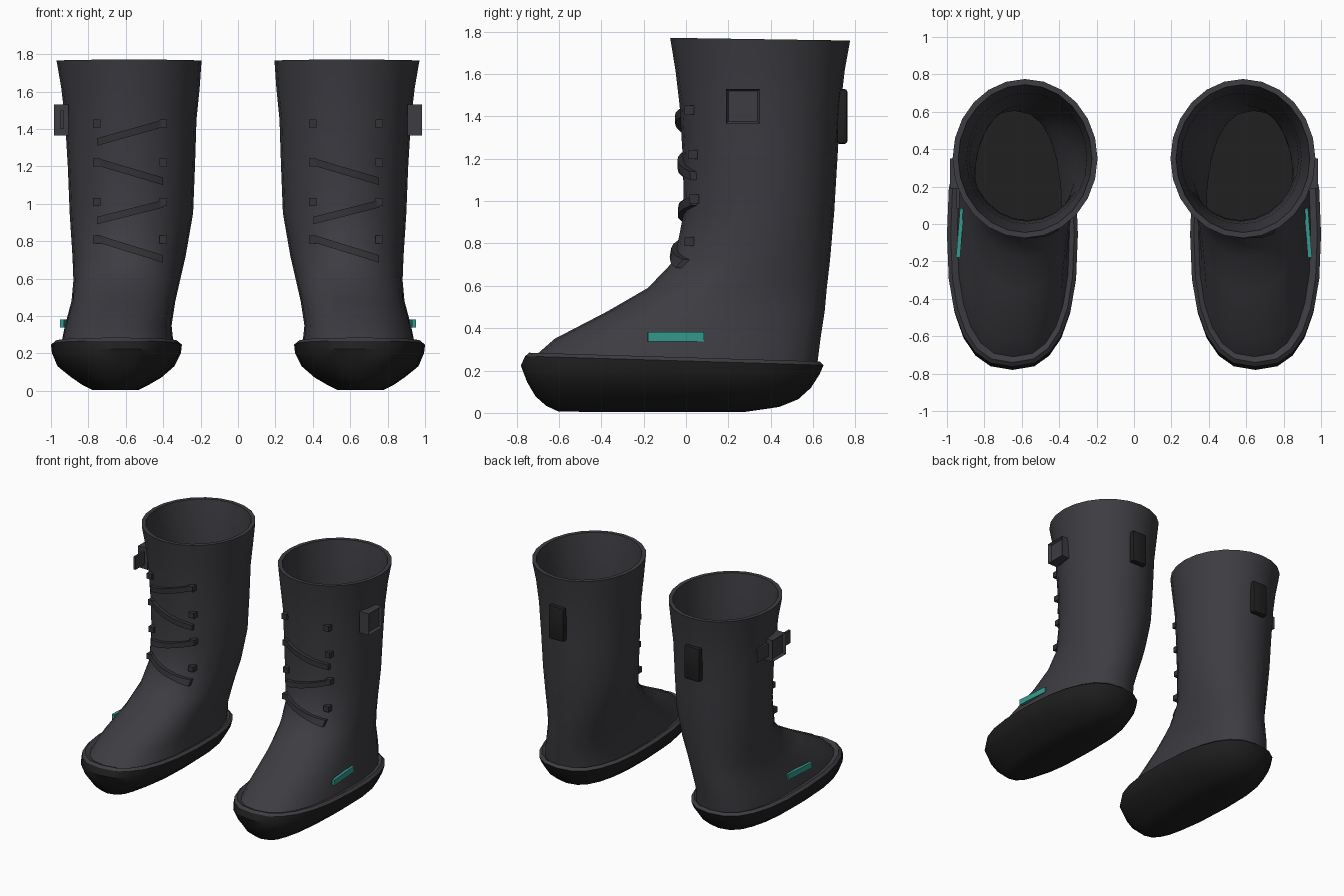
import bpy, bmesh
from math import cos, sin, pi, copysign
from mathutils import Matrix, Vector

cube = bpy.data.objects.get("Cube")
if cube:
    bpy.data.objects.remove(cube, do_unlink=True)


def material(name, rgb):
    m = bpy.data.materials.new(name)
    m.use_nodes = True
    m.diffuse_color = (*rgb, 1)
    bsdf = m.node_tree.nodes["Principled BSDF"]
    bsdf.inputs["Base Color"].default_value = (*rgb, 1)
    bsdf.inputs["Roughness"].default_value = 0.7
    return m


CHARCOAL = material("charcoal leather", (0.046, 0.046, 0.054))
BLACK = material("black rubber", (0.014, 0.014, 0.014))
LACE = material("dark lace", (0.033, 0.033, 0.037))
TEAL = material("teal", (0.035, 0.32, 0.27))

SIDES = 24
# Sections of the left boot: z, x min, x max, y min, y max, squareness
SOLE = [(0.005, .53, .78, -.60, .28, .8), (0.03, .48, .83, -.66, .44, .8),
        (0.07, .41, .89, -.71, .53, .8), (0.13, .34, .965, -.75, .59, .8),
        (0.20, .305, .995, -.78, .63, .8), (0.245, .30, 1.0, -.76, .65, .8)]
UPPER = [(0.25, .345, .945, -.71, .62, .8), (0.35, .355, .925, -.62, .635, .82),
         (0.48, .335, .89, -.37, .655, .9), (0.59, .31, .88, -.18, .665, .95),
         (0.72, .28, .885, -.055, .68, 1), (0.95, .24, .90, -.01, .70, 1),
         (1.20, .23, .91, -.015, .715, 1), (1.45, .222, .925, -.03, .73, 1),
         (1.62, .205, .945, -.05, .75, 1), (1.77, .195, .97, -.075, .775, 1)]


def spow(v, p):
    return copysign(abs(v) ** p, v)


def ring(sec, inset=0.0, tilt=0.0):
    """Rounded horizontal outline of one section."""
    z, x0, x1, y0, y1, p = sec
    rx, ry = (x1 - x0) / 2 - inset, (y1 - y0) / 2 - inset
    pts = []
    for i in range(SIDES):
        t = 2 * pi * i / SIDES
        y = (y0 + y1) / 2 + ry * spow(sin(t), p)
        pts.append(Vector(((x0 + x1) / 2 + rx * spow(cos(t), p), y, z - tilt * y)))
    return pts


def front_y(x, z):
    """Depth of the front of the upper at a given place."""
    for a, b in zip(UPPER, UPPER[1:]):
        if a[0] <= z <= b[0]:
            f = (z - a[0]) / (b[0] - a[0])
            _, x0, x1, y0, y1, p = [u + (v - u) * f for u, v in zip(a, b)]
            u = min(1, abs((x - (x0 + x1) / 2) / ((x1 - x0) / 2)))
            s = (1 - u ** (2 / p)) ** 0.5
            return (y0 + y1) / 2 - (y1 - y0) / 2 * s ** p
    return 0


def finish(name, bm, mat, side, angle=40):
    """Mirror for the right boot, then make the object."""
    if side < 0:
        bmesh.ops.scale(bm, vec=(-1, 1, 1), verts=bm.verts)
        bmesh.ops.reverse_faces(bm, faces=bm.faces)
    me = bpy.data.meshes.new(name)
    bm.to_mesh(me)
    bm.free()
    me.materials.append(mat)
    ob = bpy.data.objects.new(("left_" if side > 0 else "right_") + name, me)
    bpy.context.collection.objects.link(ob)
    bpy.ops.object.select_all(action='DESELECT')
    ob.select_set(True)
    bpy.context.view_layer.objects.active = ob
    bpy.ops.object.shade_smooth_by_angle(angle=angle * pi / 180)
    return ob


def loft(name, rings, mat, side, start=False, end=False, angle=40):
    bm = bmesh.new()
    vs = [[bm.verts.new(p) for p in r] for r in rings]
    n = len(vs[0])
    for a, b in zip(vs, vs[1:]):
        for i in range(n):
            j = (i + 1) % n
            bm.faces.new((a[i], a[j], b[j], b[i]))
    if start:
        bm.faces.new(vs[0][::-1])
    if end:
        bm.faces.new(vs[-1])
    if start and end:
        bmesh.ops.recalc_face_normals(bm, faces=bm.faces)
    return finish(name, bm, mat, side, angle)


def box(name, centre, size, mat, side, turn=0.0, bevel=0.0, recess=0.0):
    bm = bmesh.new()
    bmesh.ops.create_cube(bm, size=1)
    bmesh.ops.scale(bm, vec=size, verts=bm.verts)
    if bevel:
        bmesh.ops.bevel(bm, geom=bm.edges[:], offset=bevel, segments=2,
                        profile=0.5, affect='EDGES')
    if recess:
        bm.normal_update()
        outer = [f for f in bm.faces if f.normal.x > 0.9]
        bmesh.ops.inset_region(bm, faces=outer, thickness=0.016)
        bmesh.ops.translate(bm, vec=(-recess, 0, 0), verts=outer[0].verts)
    bmesh.ops.transform(bm, verts=bm.verts,
                        matrix=Matrix.Translation(centre) @ Matrix.Rotation(turn, 4, 'Z'))
    return finish(name, bm, mat, side, 30)


def lace(name, xa, za, xb, zb, side):
    """Flat cord that follows the curve of the shaft."""
    rings = []
    for i in range(7):
        f = i / 6
        x, z = xa + (xb - xa) * f, za + (zb - za) * f
        rings.append([Vector((x, front_y(x, z + dz) + dy, z + dz)) for dy, dz in
                      ((.01, -.02), (-.026, -.02), (-.026, .02), (.01, .02))])
    loft(name, rings, LACE, side, True, True, 30)


for side in (1, -1):
    # Sole and the lip above it
    tilt = 0.03
    sole = [ring(s, 0, tilt * min(1, s[0] * 5)) for s in SOLE]
    loft("sole", sole, BLACK, side, start=True)
    lip = dict(inset=0.02, tilt=tilt)
    rim = (0.262,) + SOLE[-1][1:]

    # Upper: lip, outer wall, cuff edge and lining
    outer = [sole[-1], ring(rim, **lip), ring(UPPER[0], 0, tilt)]
    outer += [ring(s) for s in UPPER[1:-1]] + [ring(UPPER[-1], 0, .015)]
    lining = [ring(UPPER[-1], .03, .015)]
    lining += [ring(s, .03) for s in UPPER[-2:0:-1]]
    loft("boot_upper", outer + lining, CHARCOAL, side)
    loft("insole", [lining[-1], [p + Vector((0, 0, -.03)) for p in lining[-1]]],
         BLACK, side, end=True)

    # Eyelets
    for z in (0.81, 1.01, 1.22, 1.43):
        for x in (0.40, 0.755):
            box("eyelet", (x, front_y(x, z) - .01, z), (.042, .045, .042), LACE, side)

    # Laces run the same way on both boots
    rows = [(0.815, 0.705), (0.91, 1.00), (1.225, 1.12)]
    if side < 0:
        rows.append((1.33, 1.43))
    for za, zb in rows:
        xa, xb = (0.40, 0.755) if side > 0 else (0.755, 0.40)
        lace("lace", xa, za, xb, zb, side)

    # Side buckle, heel tab and coloured strip
    box("buckle", (.945, .27, 1.448), (.08, .16, .165), CHARCOAL, side, recess=.02)
    box("pull_tab", (.58, .737, 1.40), (.13, .05, .26), BLACK, side, bevel=.014)
    box("side_strip", (.93, -.048, .36), (.022, .265, .044), TEAL, side, turn=.08)

# Loose strap through the right buckle
box("buckle_strap", (.94, .28, 1.45), (.016, .40, .10), CHARCOAL, -1)
